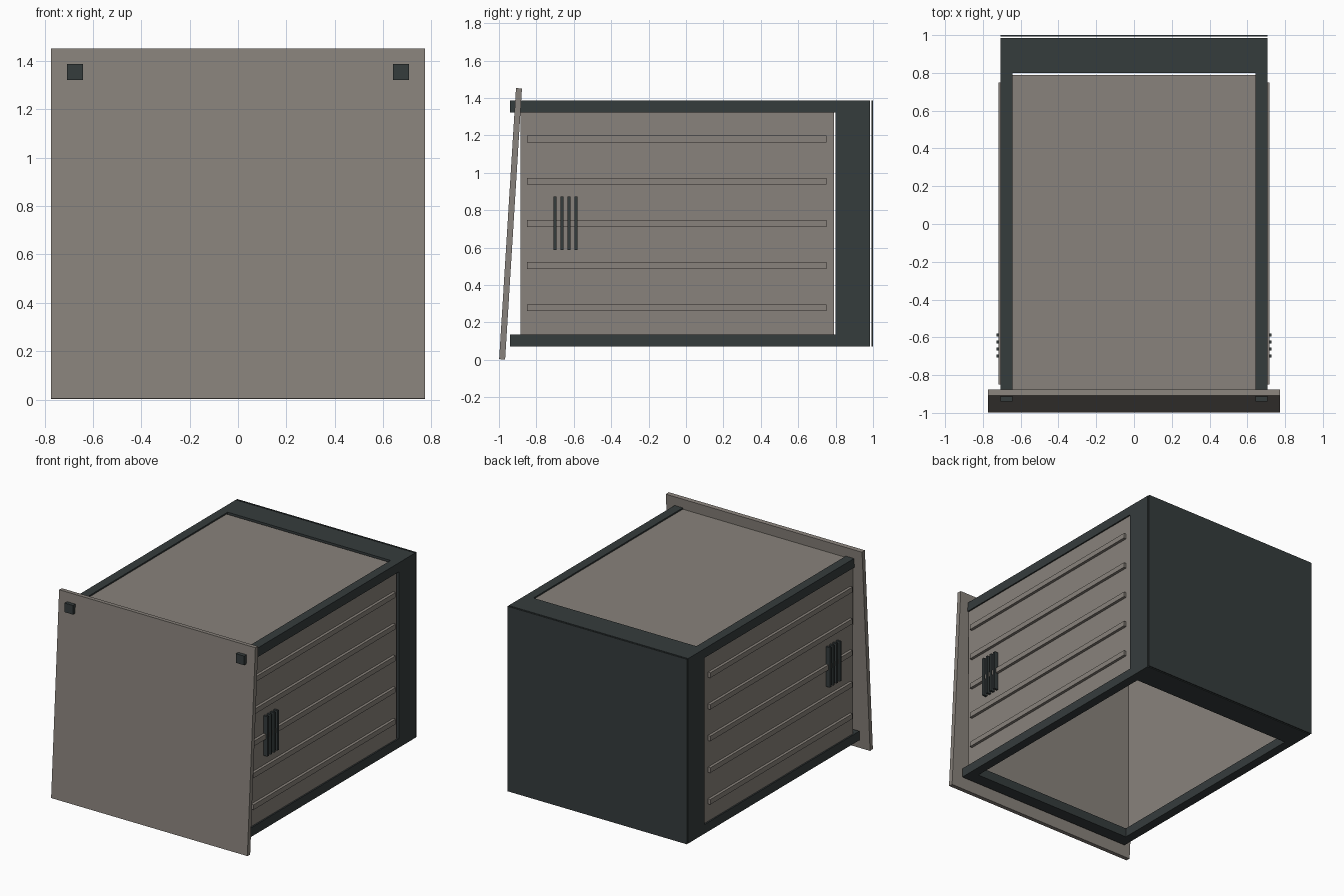
import bpy
import math

cube = bpy.data.objects.get("Cube")
if cube:
    bpy.data.objects.remove(cube, do_unlink=True)


def material(name, colour):
    m = bpy.data.materials.new(name)
    m.use_nodes = True
    m.diffuse_color = colour
    m.node_tree.nodes["Principled BSDF"].inputs["Base Color"].default_value = colour
    return m


panel_grey = material("warm grey panel", (0.25, 0.225, 0.2, 1))
frame_dark = material("dark slate frame", (0.036, 0.045, 0.046, 1))


def box(name, mat, x, y, z):
    """Box spanning the (low, high) ranges on each axis."""
    spans = (x, y, z)
    bpy.ops.mesh.primitive_cube_add(size=1, location=[(a + b) / 2 for a, b in spans])
    ob = bpy.context.object
    ob.name = name
    ob.scale = [b - a for a, b in spans]
    bpy.ops.object.transform_apply(location=False, rotation=False, scale=True)
    ob.data.materials.append(mat)
    return ob


def pair(name, mat, x, y, z):
    """The same box on both sides."""
    box("left_" + name, mat, x, y, z)
    box("right_" + name, mat, (-x[1], -x[0]), y, z)


# Frame: four long rails, rear block, back plate, lower front crossbar
LOW, HIGH = (0.07, 0.135), (1.322, 1.387)
WIDTH, INNER = 0.707, 0.642
FRONT, REAR, END = -0.94, 0.8, 0.985
pair("bottom_rail", frame_dark, (INNER, WIDTH), (FRONT, REAR), LOW)
pair("top_rail", frame_dark, (INNER, WIDTH), (FRONT, REAR), HIGH)
box("rear_block", frame_dark, (-WIDTH, WIDTH), (REAR, END), (LOW[0], HIGH[1]))
box("back_plate", frame_dark, (-WIDTH, WIDTH), (0.993, 1.0), (LOW[0], HIGH[1]))
box("front_crossbar", frame_dark, (-INNER, INNER), (FRONT, -0.85), LOW)

# Thin wall panels, open underneath
body_y = (-0.885, 0.79)
pair("side_panel", panel_grey, (0.685, 0.697), body_y, (LOW[1], HIGH[0]))
box("top_panel", panel_grey, (-INNER, INNER), body_y, (1.363, 1.377))
box("front_panel", panel_grey, (-0.685, 0.685), (-0.885, -0.873), (LOW[1], 1.363))

# Horizontal ribs on the sides
for i in range(5):
    z = 0.278 + i * 0.2255
    pair(f"side_rib_{i + 1}", panel_grey, (0.695, 0.717), (-0.85, 0.75), (z - 0.018, z + 0.018))

# Vertical vent slats on the sides
for i in range(4):
    y = -0.7 + i * 0.0375
    pair(f"vent_slat_{i + 1}", frame_dark, (0.695, 0.728), (y - 0.008, y + 0.008), (0.588, 0.872))

# Leaning front board
board = box("front_board", panel_grey, (-0.773, 0.773), (-0.954, -0.922), (0.001, 1.453))
board.rotation_euler.x = -math.atan2(0.09, 1.45)
